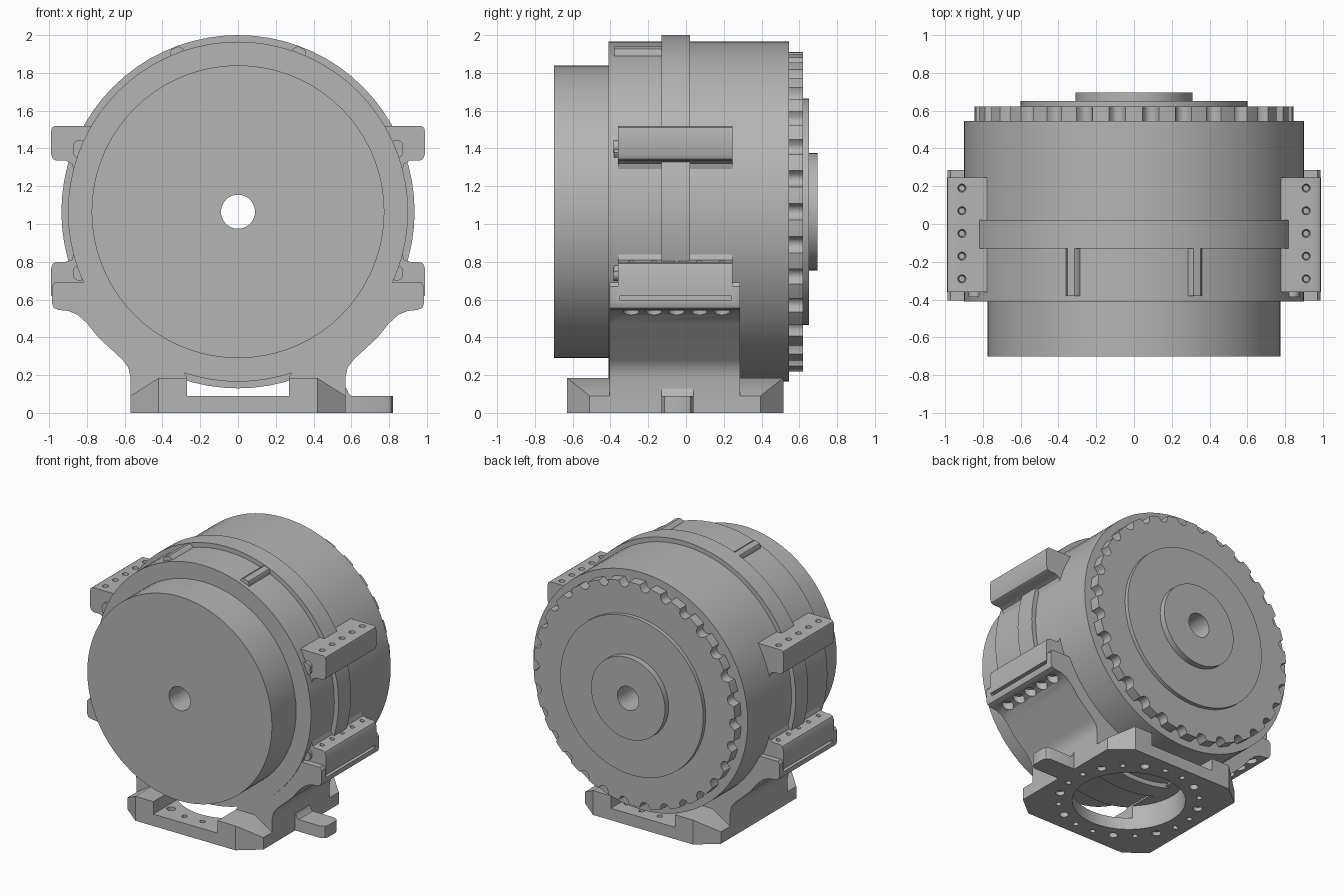
import bpy, bmesh, math
from mathutils import Matrix, Vector

cube = bpy.data.objects.get("Cube")
if cube:
    bpy.data.objects.remove(cube)

GREY = (0.46, 0.46, 0.46, 1)
metal = bpy.data.materials.new("plain_grey_metal")
metal.use_nodes = True
metal.diffuse_color = GREY
bsdf = next(n for n in metal.node_tree.nodes if n.type == 'BSDF_PRINCIPLED')
bsdf.inputs["Base Color"].default_value = GREY

AXIS_Z = 1.065   # height of the drum axis
BOLT_Y = [-0.29 + 0.12 * i for i in range(5)]


def finish(name, bm):
    bmesh.ops.recalc_face_normals(bm, faces=bm.faces)
    mesh = bpy.data.meshes.new(name)
    bm.to_mesh(mesh)
    bm.free()
    mesh.materials.append(metal)
    obj = bpy.data.objects.new(name, mesh)
    bpy.context.collection.objects.link(obj)
    return obj


def extrude(name, points, depth):
    """Fill a closed outline of 3D points and extrude it by a vector."""
    bm = bmesh.new()
    face = bm.faces.new([bm.verts.new(p) for p in points])
    res = bmesh.ops.extrude_face_region(bm, geom=[face])
    moved = [g for g in res["geom"] if isinstance(g, bmesh.types.BMVert)]
    bmesh.ops.translate(bm, verts=moved, vec=Vector(depth))
    return finish(name, bm)


def prism_y(name, profile, y0, y1, side=1):
    return extrude(name, [(x * side, y0, z) for x, z in profile], (0, y1 - y0, 0))


def lathe_y(name, profile, segments):
    """Spin a closed (y, radius) section about the drum axis."""
    bm = bmesh.new()
    rings = []
    for i in range(segments):
        a = 2 * math.pi * i / segments
        rings.append([bm.verts.new((r * math.sin(a), y, AXIS_Z + r * math.cos(a)))
                      for y, r in profile])
    n = len(profile)
    for i, ring in enumerate(rings):
        nxt = rings[(i + 1) % segments]
        for j in range(n):
            k = (j + 1) % n
            bm.faces.new((ring[j], ring[k], nxt[k], nxt[j]))
    return finish(name, bm)


def cylinders(name, specs, tip=1.0):
    """Upright cylinders given as (x, y, z0, z1, radius, sides)."""
    bm = bmesh.new()
    for x, y, z0, z1, r, sides in specs:
        bmesh.ops.create_cone(bm, cap_ends=True, segments=sides, radius1=r * tip,
                              radius2=r, depth=z1 - z0,
                              matrix=Matrix.Translation((x, y, (z0 + z1) / 2)))
    return finish(name, bm)


def cut(obj, cutter):
    mod = obj.modifiers.new("cut", 'BOOLEAN')
    mod.object = cutter
    mod.operation = 'DIFFERENCE'
    mod.solver = 'EXACT'
    bpy.context.view_layer.update()
    graph = bpy.context.evaluated_depsgraph_get()
    mesh = bpy.data.meshes.new_from_object(obj.evaluated_get(graph))
    obj.modifiers.clear()
    obj.data = mesh
    bpy.data.objects.remove(cutter)


# Stepped drum with raised middle band and a bore right through
parts = [lathe_y("drum_housing", [
    (-0.70, 0.09), (-0.70, 0.775), (-0.41, 0.775), (-0.41, 0.90), (-0.13, 0.90),
    (-0.13, 0.935), (0.02, 0.935), (0.02, 0.90), (0.545, 0.90), (0.545, 0.09)], 72)]

# Scalloped rear flange
NOTCHES = 30
STEPS = 12
outline = []
bore = []
for i in range(NOTCHES * STEPS):
    a = 2 * math.pi * i / (NOTCHES * STEPS)
    t = (i % STEPS) / STEPS * 2 - 1
    dip = math.sqrt(max(0, 1 - (t / 0.5) ** 2))
    r = 0.845 - 0.045 * dip
    outline.append((r * math.sin(a), 0.54, AXIS_Z + r * math.cos(a)))
flange = extrude("scalloped_flange", outline, (0, 0.08, 0))
cut(flange, lathe_y("flange_bore", [(0.3, 0.0001), (0.3, 0.2), (0.8, 0.2), (0.8, 0.0001)], 32))
parts.append(flange)

# Rear cover discs
parts.append(lathe_y("rear_cover", [
    (0.53, 0.09), (0.53, 0.60), (0.65, 0.60), (0.65, 0.31),
    (0.695, 0.31), (0.695, 0.09)], 64))

# Short raised bars in front of the band
for quarter in range(4):
    for lean in (-21, 21):
        a = math.radians(quarter * 90 + lean)
        bar = prism_y("housing_bar", [
            (-0.045, 0.87), (-0.035, 0.915), (-0.02, 0.93),
            (0.02, 0.93), (0.035, 0.915), (0.045, 0.87)], -0.38, -0.12)
        bar.data.transform(Matrix.Translation((0, 0, AXIS_Z)) @ Matrix.Rotation(a, 4, 'Y'))
        parts.append(bar)

# Side pads and legs, repeated on both sides
UPPER = [(0.72, 1.52), (0.97, 1.52), (0.985, 1.51), (0.99, 1.49), (0.99, 1.37),
         (0.98, 1.345), (0.96, 1.335), (0.91, 1.335), (0.88, 1.32), (0.868, 1.28),
         (0.72, 1.28)]
LOWER = [(0.72, 0.85), (0.868, 0.85), (0.88, 0.81), (0.91, 0.80), (0.96, 0.80),
         (0.98, 0.79), (0.99, 0.765), (0.99, 0.62), (0.72, 0.62)]
LEG = [(0.78, 0.69), (0.97, 0.69), (0.985, 0.67), (0.985, 0.58), (0.975, 0.555),
       (0.95, 0.545), (0.90, 0.54), (0.85, 0.52), (0.80, 0.475), (0.74, 0.40),
       (0.61, 0.28), (0.58, 0.24), (0.57, 0.19), (0.57, 0.03), (0.27, 0.03),
       (0.27, 0.19), (0.31, 0.25), (0.55, 0.40), (0.70, 0.56)]


def opening(name):
    return cylinders(name, [(0, -0.055, -0.1, 0.185, 0.39, 48)])


for side, word in ((1, "left"), (-1, "right")):
    upper = prism_y(word + "_upper_pad", UPPER, -0.36, 0.245, side)
    cut(upper, cylinders("holes", [(0.91 * side, y, 1.46, 1.56, 0.026, 12) for y in BOLT_Y], 0.6))
    lower = prism_y(word + "_lower_pad", LOWER, -0.36, 0.245, side)
    cut(lower, cylinders("holes", [(0.91 * side, y, 0.75, 0.85, 0.02, 12) for y in BOLT_Y], 0.6))
    leg = prism_y(word + "_leg", LEG, -0.405, 0.285, side)
    cut(leg, prism_y("groove", [(0.94, 0.597), (1.1, 0.597), (1.1, 0.62), (0.94, 0.62)],
                     -0.35, 0.24, side))
    cut(leg, cylinders("sockets", [(0.89 * side, y, 0.45, 0.575, 0.042, 16) for y in BOLT_Y]))
    cut(leg, opening("leg_opening"))
    parts += [upper, lower, leg]
    # Small pins on the front ends of the pads
    for z in (1.41, 0.735):
        pin = cylinders(word + "_pad_pin", [(0, 0, -0.03, 0.03, 0.035, 16)])
        pin.data.transform(Matrix.Translation((0.84 * side, -0.355, z))
                           @ Matrix.Rotation(math.pi / 2, 4, 'X'))
        parts.append(pin)

# Foot plate: thin middle, raised sides with sloped shoulders, clipped corners
foot = prism_y("foot_plate", [
    (-0.57, 0), (0.57, 0), (0.57, 0.09), (0.42, 0.185), (0.27, 0.185), (0.27, 0.09),
    (-0.27, 0.09), (-0.27, 0.185), (-0.42, 0.185), (-0.57, 0.09)], -0.63, 0.515)
for sx in (1, -1):
    for edge, sy in ((-0.63, -1), (0.515, 1)):
        clip = [(0.42 * sx, edge, -0.1), (0.57 * sx, edge - 0.12 * sy, -0.1),
                (0.695 * sx, edge - 0.22 * sy, -0.1), (0.8 * sx, edge + 0.2 * sy, -0.1),
                (0.17 * sx, edge + 0.2 * sy, -0.1)]
        cut(foot, extrude("corner_clip", clip, (0, 0, 0.5)))
cut(foot, opening("foot_opening"))
holes = []
for i in range(20):
    a = 2 * math.pi * (i + 0.5) / 20
    big = i % 5 in (1, 3)
    holes.append((0.485 * math.cos(a), -0.055 + 0.485 * math.sin(a), -0.05,
                  0.3 if abs(math.cos(a)) < 0.5 else 0.06, 0.032 if big else 0.02, 12))
cut(foot, cylinders("bolt_holes", holes))
parts.append(foot)

# Rounded tab on the left of the foot
tab = [(0.5, -0.13), (0.78, -0.13), (0.81, -0.115), (0.82, -0.09),
       (0.82, 0.0), (0.81, 0.025), (0.78, 0.04), (0.5, 0.04)]
parts.append(extrude("foot_tab", [(x, y, 0) for x, y in tab], (0, 0, 0.09)))
parts.append(prism_y("tab_fillet", [(0.55, 0.08), (0.55, 0.13), (0.575, 0.13),
                                    (0.585, 0.105), (0.61, 0.08)], -0.13, 0.04))

# Smooth curved faces, keep edges crisp
bpy.ops.object.select_all(action='DESELECT')
for obj in parts:
    obj.select_set(True)
bpy.context.view_layer.objects.active = parts[0]
bpy.ops.object.shade_smooth_by_angle(angle=math.radians(35))
